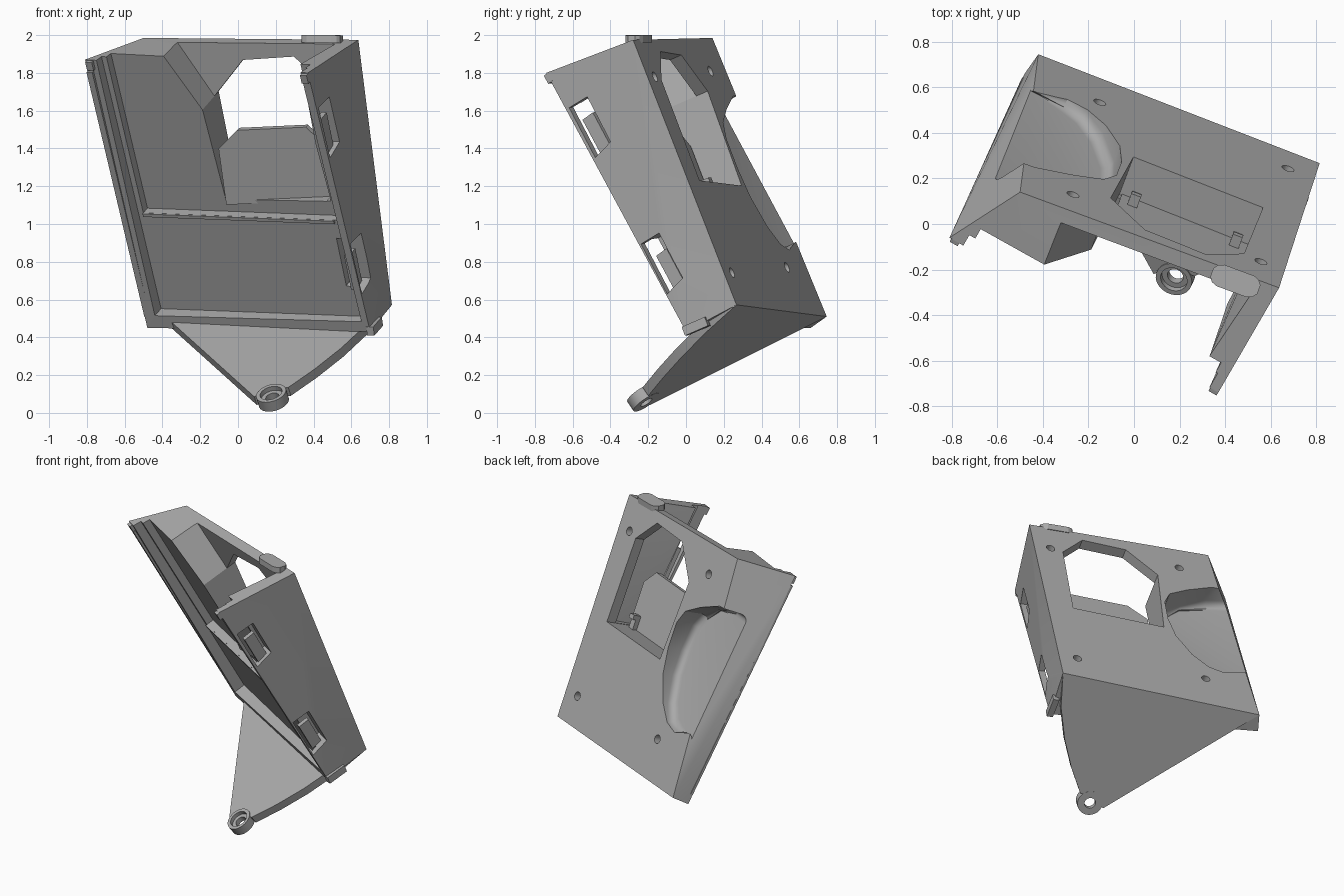
import bpy, bmesh
from mathutils import Vector as V

if "Cube" in bpy.data.objects:
    bpy.data.objects.remove(bpy.data.objects["Cube"], do_unlink=True)

gray = bpy.data.materials.new("plain_gray")
gray.use_nodes = True
gray.diffuse_color = (0.4, 0.4, 0.4, 1)
gray.node_tree.nodes["Principled BSDF"].inputs["Base Color"].default_value = (0.4, 0.4, 0.4, 1)

# Corners of the wedge-shaped housing: back panel, then front rim
A, B = V((0.815, 0.267, 0.572)), V((-0.42, 0.745, 0.51))
C, D = V((0.637, -0.28, 1.975)), V((-0.5, 0.14, 1.985))
P, Q = V((0.37, -0.74, 1.80)), V((0.70, 0.0, 0.43))
R, S = V((-0.81, -0.06, 1.87)), V((-0.48, 0.66, 0.45))
N = V((0.328, 0.866, 0.377)).normalized()          # out of the back panel
U = V((0.936, -0.352, -0.005)).normalized()        # across the back panel
UP = U.cross(N) * -1 if U.cross(N).z < 0 else U.cross(N)
FU = (P - R + Q - S).normalized()                  # across the front rim
FV = (P - Q + R - S).normalized()                  # up the front rim
FN = FU.cross(FV).normalized()                     # out of the front rim
RIM = (P + Q + R + S) / 4
WALL = (C - A).cross(P - A).normalized()
WALL = WALL if WALL.x > 0 else -WALL
BASE = (B - A).cross(V((0.19, -0.21, 0.056)) - A).normalized()
BASE = BASE if BASE.z > 0 else -BASE


def on_plane(x, y, point, n):
    return V((x, y, point.z - (n.x * (x - point.x) + n.y * (y - point.y)) / n.z))


def back(x, y):
    return on_plane(x, y, A, N)


def finish(name, bm):
    bmesh.ops.recalc_face_normals(bm, faces=bm.faces)
    me = bpy.data.meshes.new(name)
    bm.to_mesh(me)
    bm.free()
    me.materials.append(gray)
    ob = bpy.data.objects.new(name, me)
    bpy.context.collection.objects.link(ob)
    return ob


def hull(name, pts):
    bm = bmesh.new()
    for p in pts:
        bm.verts.new(p)
    bmesh.ops.convex_hull(bm, input=bm.verts)
    bmesh.ops.dissolve_limit(bm, angle_limit=0.01, verts=bm.verts, edges=bm.edges)
    return finish(name, bm)


def prism(name, pa, pb, round_a=0):
    bm = bmesh.new()
    a, b = [bm.verts.new(p) for p in pa], [bm.verts.new(p) for p in pb]
    n = len(a)
    bm.faces.new(a)
    bm.faces.new(b[::-1])
    for i in range(n):
        bm.faces.new((a[i], b[i], b[(i + 1) % n], a[(i + 1) % n]))
    if round_a:
        edges = [e for e in bm.edges if all(v in a for v in e.verts)]
        bmesh.ops.bevel(bm, geom=edges, offset=round_a, segments=5, profile=0.5,
                        affect='EDGES', clamp_overlap=True)
    return finish(name, bm)


def cylinder(name, center, axis, radius, depth):
    bm = bmesh.new()
    bmesh.ops.create_cone(bm, cap_ends=True, segments=32, radius1=radius, radius2=radius, depth=depth)
    rot = axis.to_track_quat('Z', 'Y').to_matrix().to_4x4()
    bmesh.ops.transform(bm, matrix=rot, verts=bm.verts)
    bmesh.ops.translate(bm, vec=center, verts=bm.verts)
    return finish(name, bm)


def block(name, c, axes, size):
    pts = [c + axes[0] * i * size[0] + axes[1] * j * size[1] + axes[2] * k * size[2]
           for i in (-.5, .5) for j in (-.5, .5) for k in (-.5, .5)]
    return hull(name, pts)


def cut(ob, tools):
    bpy.context.view_layer.objects.active = ob
    for t in tools:
        m = ob.modifiers.new("cut", 'BOOLEAN')
        m.operation, m.solver, m.object = 'DIFFERENCE', 'EXACT', t
        bpy.ops.object.modifier_apply(modifier=m.name)
    for t in tools:
        bpy.data.objects.remove(t, do_unlink=True)


def front_pocket(name, left, right, low, high, depth):
    o = RIM
    pts = [o + FU * u + FV * v for u, v in ((left, low), (right, low), (right, high), (left, high))]
    return prism(name, [p - FN * depth for p in pts], [p + FN * 0.3 for p in pts])


# Housing with rounded lower left corner
housing = hull("housing", [A, B, C, D, P, Q, R, S])
half_w, half_h = (P - R).length / 2, (P - Q).length / 2
tools = [front_pocket("pocket", -half_w + 0.07, half_w - 0.045, -half_h + 0.06, half_h + 0.4, 0.065),
         front_pocket("upper_pocket", -half_w + 0.10, half_w - 0.055, -0.15, half_h + 0.4, 0.115)]

# Window through the back panel, widening to an open bay at the front
window = [back(*p) for p in ((0, .30), (.567, .074), (.484, -.127), (.32, -.13), (.05, -.02), (-.10, .12))]
tools.append(prism("window", [p + N * 0.1 for p in window], [p - N * 0.3 for p in window]))
bay = [back(*p) for p in ((0, .30), (.61, .056), (.54, -.24), (.50, -.36), (-.52, .02), (-.33, .062), (-.10, .12))]
slide = [0, .06, .14, .14, 0, 0, 0]
tools.append(prism("bay", [p - N * 0.075 for p in bay],
                   [p - N * 0.7 - U * s for p, s in zip(bay, slide)]))

# Finger scoop on the back left edge
scoop = [back(*p) for p in ((-.76, .38), (-.435, .258), (-.26, .222), (-.13, .203), (-.075, .22), (-.052, .28),
                            (-.06, .35), (-.12, .44), (-.20, .51), (-.29, .558), (-.42, .585), (-.76, .71))]
floor_pt = RIM - FN * 0.155
floor = [p - N * ((p - floor_pt).dot(FN) / N.dot(FN)) for p in scoop]
tools.append(prism("scoop", floor, [p + N * 0.6 for p in floor], 0.05))

# Screw holes
for x, y in ((-.147, .543), (.676, .245), (-.265, .136), (.558, -.162)):
    tools.append(cylinder("screw_hole", back(x, y), N, 0.028, 0.11))


# Latch slots in the right wall
def wall_point(y, z):
    return V((A.x - (WALL.y * (y - A.y) + WALL.z * (z - A.z)) / WALL.x, y, z))


slots = [[wall_point(y + dy, z + dz) for y, z in ((-.616, 1.616), (-.521, 1.674), (-.394, 1.436), (-.474, 1.352))]
         for dy, dz in ((0, 0), (.39, -.72))]
for s in slots:
    tools.append(prism("slot", [p - WALL * 0.085 for p in s], [p + WALL * 0.05 for p in s]))
cut(housing, tools)

# Latch tongues inside the slots
for i, s in enumerate(slots):
    top_l, top_r, low_r, low_l = s
    t = [top_l.lerp(low_l, .3).lerp(top_r.lerp(low_r, .3), k) for k in (.2, .8)]
    t += [low_l.lerp(low_r, k) for k in (.8, .2)]
    prism("latch_tongue_%d" % i, [p - WALL * 0.045 for p in t], [p - WALL * 0.015 for p in t])

# Upright plate standing inside the window bay
lo_l, lo_r = window[0] - N * 0.19 + U * 0.01, window[1] - N * 0.19
span = lo_r - lo_l
shape = ((0, -.02), (1, -.02), (1, .30), (.85, .40), (.2, .40), (0, .30))
plate = [lo_l + span * a + UP * b for a, b in shape]
prism("bay_plate", plate, [p - N * 0.035 for p in plate])

# Two small clips at the foot of the plate
for i, f in enumerate((.1, .9)):
    foot = lo_l + span * f
    block("plate_clip_%d" % i, foot + UP * 0.04 + N * 0.015, (U, UP, N), (.045, .10, .035))
    block("plate_clip_hook_%d" % i, foot + UP * 0.08 + N * 0.03, (U, UP, N), (.045, .03, .055))

# Ledge bead across the front panel
block("ledge_bead", RIM - FV * 0.16 - FN * 0.065, (FU, FV, FN), (2 * half_w - 0.2, .018, .02))
# Long groove ridge along the left rim
block("left_rim_ridge", RIM - FU * (half_w - 0.02) - FN * 0.0, (FU, FV, FN), (.035, 2 * half_h - .1, .016))


# Triangular foot tab with a mounting ring
def base(x, y):
    return on_plane(x, y, A, BASE)


ring_c = base(0.19, -0.21)
tab = [A, B] + [base(*p) for p in ((.10, -.19), (.19, -.16), (.28, -.20), (.42, -.12), (.56, -.02), (.70, .11))]
foot_tab = prism("foot_tab", tab, [p + BASE * 0.055 for p in tab])
ring = cylinder("mounting_ring", ring_c + BASE * 0.03, BASE, 0.082, 0.062)
for ob in (foot_tab, ring):
    cut(ob, [cylinder("hole", ring_c, BASE, 0.036, 0.4),
             cylinder("counterbore", ring_c + BASE * 0.10, BASE, 0.06, 0.13)])

# Rounded stop on the top edge
top_tab = V((0.445, -0.25, 1.98))
along = (C - D).normalized()
side = along.cross(V((0, 0, 1))).normalized()
cap = []
for s in (-1, 1):
    for a, b in ((.11, .02), (.095, .04), (.07, .05)):
        cap += [top_tab + along * a * s + side * b * t + V((0, 0, h)) for t in (-1, 1) for h in (-.02, .02)]
hull("top_stop", cap)

# Snap tips at the rim corners
block("left_snap_tip", R + FU * 0.03 - FV * 0.03 + FN * 0.005, (FU, FV, FN), (.04, .05, .03))
block("right_snap_tip", P - FU * 0.02 - FV * 0.03 + FN * 0.005, (FU, FV, FN), (.04, .05, .03))
block("lower_snap", Q + (A - Q) * 0.2 + U * 0.0, (U, N, UP), (.04, .14, .05))

# Smooth the curved parts and keep edges sharp
bpy.ops.object.select_all(action='DESELECT')
for ob in (housing, ring, foot_tab):
    ob.select_set(True)
bpy.context.view_layer.objects.active = housing
bpy.ops.object.shade_smooth_by_angle(angle=0.5)
